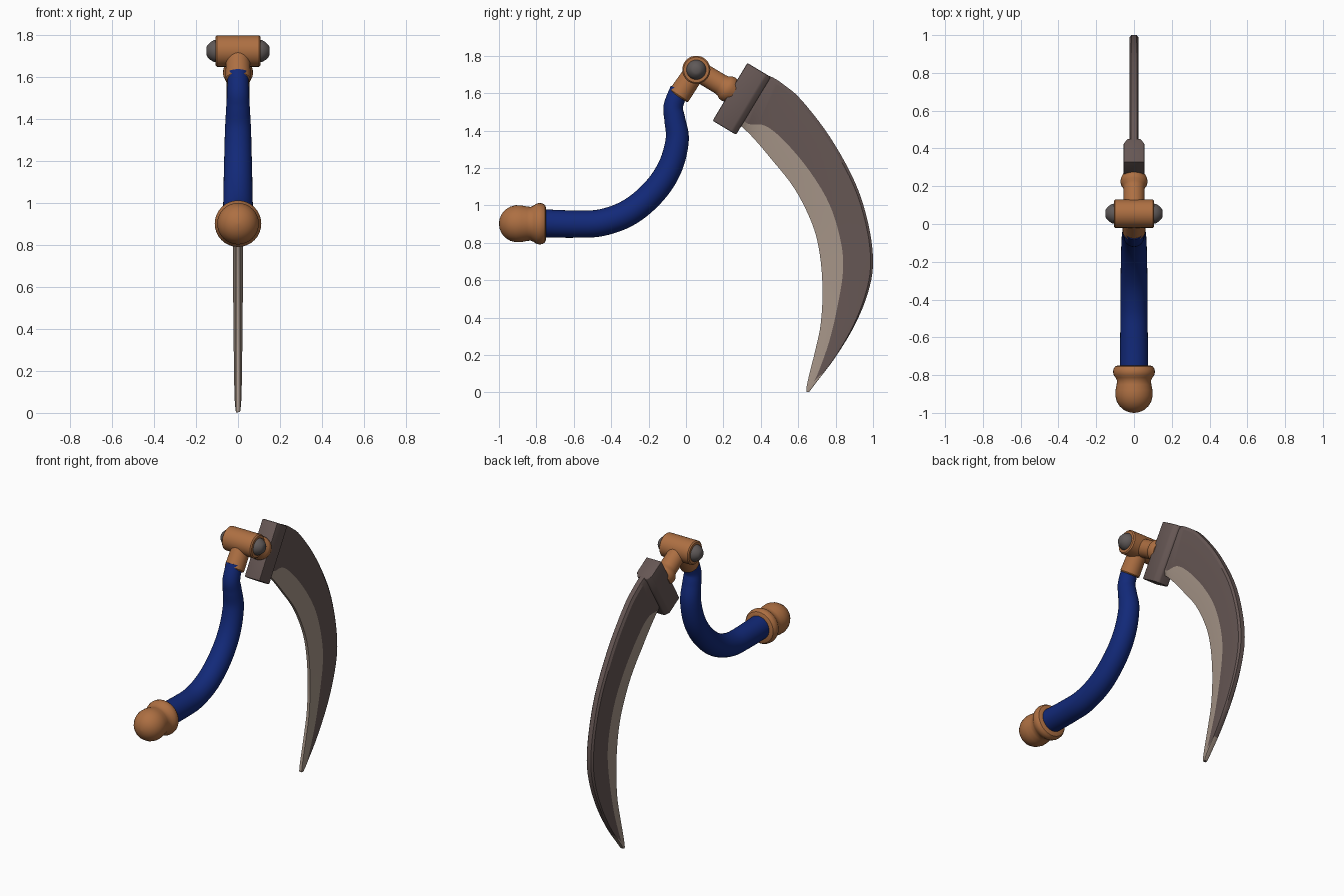
import bpy, bmesh, math
from mathutils import Vector

if "Cube" in bpy.data.objects:
    bpy.data.objects.remove(bpy.data.objects["Cube"])


def material(name, rgb):
    m = bpy.data.materials.new(name)
    m.diffuse_color = (*rgb, 1)
    m.use_nodes = True
    m.node_tree.nodes["Principled BSDF"].inputs["Base Color"].default_value = m.diffuse_color
    return m


BRASS = material("warm brown metal", (0.42, 0.16, 0.055))
BLUE = material("deep blue wrap", (0.006, 0.022, 0.19))
STEEL = material("dark steel", (0.133, 0.095, 0.089))
EDGE = material("pale ground edge", (0.38, 0.30, 0.245))
PIN = material("grey pin", (0.115, 0.10, 0.098))


def finish(name, bm, mats, angle=35):
    bmesh.ops.recalc_face_normals(bm, faces=bm.faces)
    me = bpy.data.meshes.new(name)
    bm.to_mesh(me)
    bm.free()
    ob = bpy.data.objects.new(name, me)
    bpy.context.collection.objects.link(ob)
    for m in mats:
        me.materials.append(m)
    bpy.ops.object.select_all(action='DESELECT')
    ob.select_set(True)
    bpy.context.view_layer.objects.active = ob
    bpy.ops.object.shade_smooth_by_angle(angle=math.radians(angle))
    return ob


def skin(bm, rings):
    """Join closed rings of points and cap both ends; returns faces per span."""
    vr = [[bm.verts.new(p) for p in r] for r in rings]
    n = len(vr[0])
    spans = [[bm.faces.new((a[j], a[(j + 1) % n], b[(j + 1) % n], b[j]))
              for j in range(n)] for a, b in zip(vr, vr[1:])]
    bm.faces.new(vr[0])
    bm.faces.new(vr[-1])
    return spans


def ring(c, n1, n2, r, seg=32):
    return [c + (n1 * math.cos(2 * math.pi * k / seg) + n2 * math.sin(2 * math.pi * k / seg)) * r
            for k in range(seg)]


def lathe(name, origin, direction, profile, mat):
    d = Vector(direction).normalized()
    n1 = d.orthogonal().normalized()
    n2 = d.cross(n1)
    bm = bmesh.new()
    skin(bm, [ring(Vector(origin) + d * t, n1, n2, r) for t, r in profile])
    return finish(name, bm, [mat])


def spline(pts, steps):
    """Catmull-Rom through tuples of any length."""
    p = [pts[0]] + list(pts) + [pts[-1]]
    out = []
    for i in range(1, len(p) - 2):
        for s in range(steps):
            t = s / steps
            out.append([0.5 * (2 * b + (c - a) * t + (2 * a - 5 * b + 4 * c - d) * t * t
                               + (3 * b - a - 3 * c + d) * t ** 3)
                        for a, b, c, d in zip(p[i - 1], p[i], p[i + 1], p[i + 2])])
    return out + [list(pts[-1])]


# Curved, tapering handle: y, z, radius
path = spline([(-0.78, .905, .075), (-0.6, .90, .073), (-0.45, .908, .072), (-0.3, .965, .071),
               (-0.17, 1.075, .069), (-0.085, 1.205, .066), (-0.047, 1.35, .062),
               (-0.06, 1.46, .056), (-0.068, 1.53, .052), (-0.035, 1.62, .050)], 6)
bm = bmesh.new()
rings = []
for i, (y, z, r) in enumerate(path):
    a, b = path[max(i - 1, 0)], path[min(i + 1, len(path) - 1)]
    t = Vector((0, b[0] - a[0], b[1] - a[1])).normalized()
    x = Vector((1, 0, 0))
    rings.append(ring(Vector((0, y, z)), x, x.cross(t), r))
skin(bm, rings)
finish("handle", bm, [BLUE])

# Rounded pommel with collar
lathe("pommel", (0, -1, .902), (0, 1, 0),
      [(0, .004), (.004, .028), (.015, .053), (.035, .076), (.06, .091), (.09, .099), (.12, .098),
       (.15, .092), (.17, .09), (.187, .098), (.2, .107), (.215, .111), (.232, .109),
       (.246, .1), (.252, .085), (.252, .06)], BRASS)

# Hinge barrel, pins, and the two sockets
hinge = (0, .055, 1.725)
lathe("hinge_barrel", hinge, (1, 0, 0),
      [(-.107, .068), (-.1, .075), (.1, .075), (.107, .068)], BRASS)
for side, s in (("left", -1), ("right", 1)):
    lathe("hinge_pin_" + side, hinge, (s, 0, 0),
          [(.09, .053), (.115, .052), (.132, .042), (.145, .029), (.151, .018)], PIN)
lathe("handle_socket", hinge, (0, -.56, -.83),
      [(0, .056), (.15, .06), (.165, .06), (.172, .054)], BRASS)
U = Vector((0, .857, -.516))
V = Vector((0, .516, .857))
lathe("blade_arm", hinge, U,
      [(0, .056), (.15, .056), (.168, .059), (.182, .069), (.198, .072), (.215, .069), (.235, .06)], BRASS)

# Blade clamp block, chamfered towards the blade
C = Vector((0, .297, 1.57))
section = [(-.072, .055), (.045, .055), (.074, .034)]
outline = section + [(u, -x) for u, x in reversed(section)]
bm = bmesh.new()
skin(bm, [[C + U * u + V * v + Vector((x, 0, 0)) for u, x in outline] for v in (-.18, .18)])
bmesh.ops.recalc_face_normals(bm, faces=bm.faces)
bmesh.ops.bevel(bm, geom=bm.edges[:], offset=.007, segments=2, affect='EDGES', profile=.5)
finish("blade_clamp", bm, [STEEL], 40)

# Blade stations: spine y,z / bevel line y,z / cutting edge y,z / half thickness
stations = spline([
    (.37, 1.70, .29, 1.47, .265, 1.445, .025), (.45, 1.69, .335, 1.435, .31, 1.41, .025),
    (.53, 1.64, .425, 1.425, .365, 1.355, .025), (.62, 1.56, .53, 1.34, .45, 1.255, .025),
    (.77, 1.365, .66, 1.185, .58, 1.09, .025), (.905, 1.12, .765, 1.01, .675, .90, .025),
    (.975, .90, .825, .82, .715, .74, .024), (1.0, .70, .84, .66, .73, .55, .024),
    (.975, .54, .812, .47, .72, .365, .022), (.905, .365, .765, .27, .69, .22, .02),
    (.80, .19, .70, .09, .66, .10, .017), (.69, .045, .668, .04, .645, .03, .014),
    (.66, .004, .652, .002, .643, .004, .01)], 5)
bm = bmesh.new()
rings = []
for oy, oz, my, mz, iy, iz, t in stations:
    o, m, e = Vector((0, oy, oz)), Vector((0, my, mz)), Vector((0, iy, iz))
    half = [(o, .6 * t), (o.lerp(m, .08), t), (m, t), (e, min(.009, t))]
    loop = half + [(p, -x) for p, x in reversed(half)]
    rings.append([p + Vector((x, 0, 0)) for p, x in loop])
spans = skin(bm, rings)
for i, span in enumerate(spans):
    for j, f in enumerate(span):
        if j in (2, 3, 4) or i >= len(spans) - 8:   # ground bevel and tip
            f.material_index = 1
finish("blade", bm, [STEEL, EDGE], 25)
